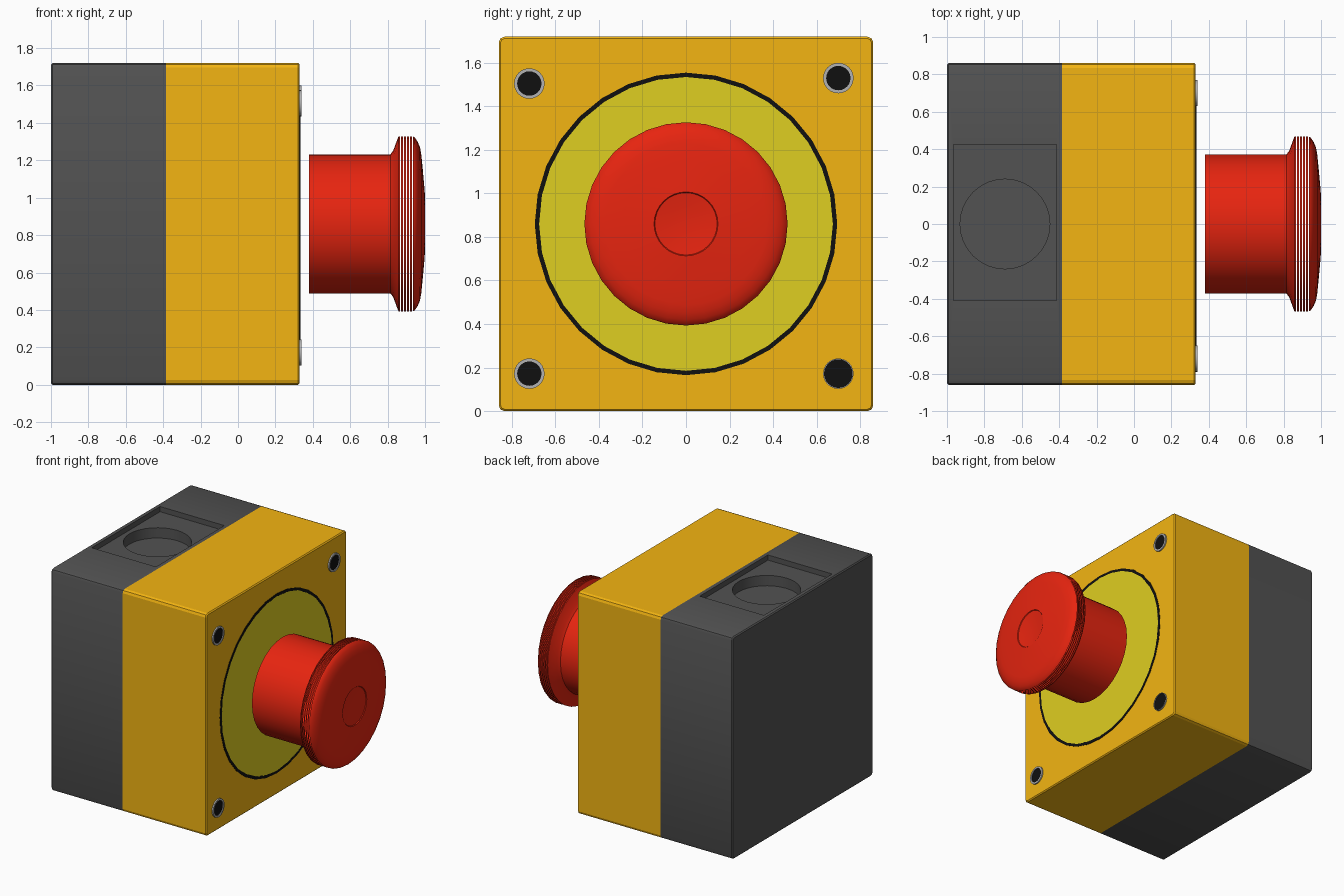
import bpy, bmesh, math
from mathutils import Matrix, Vector

if "Cube" in bpy.data.objects:
    bpy.data.objects.remove(bpy.data.objects["Cube"])

CZ = 0.86  # height of the button axis


def material(name, rgb):
    m = bpy.data.materials.new(name)
    m.diffuse_color = (*rgb, 1)
    m.use_nodes = True
    m.node_tree.nodes["Principled BSDF"].inputs["Base Color"].default_value = m.diffuse_color
    return m


RED = material("red", (0.8, 0.018, 0.005))
AMBER = material("amber", (0.9, 0.46, 0.006))
LEMON = material("lemon", (0.74, 0.62, 0.015))
DARK = material("dark_grey", (0.085, 0.085, 0.085))
BLACK = material("black", (0.005, 0.005, 0.005))
STEEL = material("steel", (0.45, 0.45, 0.45))


def finish(bm, name, mat, smooth=True):
    bmesh.ops.recalc_face_normals(bm, faces=bm.faces)
    me = bpy.data.meshes.new(name)
    bm.to_mesh(me)
    bm.free()
    ob = bpy.data.objects.new(name, me)
    bpy.context.collection.objects.link(ob)
    if mat:
        me.materials.append(mat)
    bpy.ops.object.select_all(action='DESELECT')
    ob.select_set(True)
    bpy.context.view_layer.objects.active = ob
    if smooth:
        bpy.ops.object.shade_smooth_by_angle(angle=math.radians(35))
    return ob


def box(name, x0, x1, y0, y1, z0, z1, mat=None, outer_x=None):
    """Block; with outer_x its long edges and that end face are chamfered."""
    bm = bmesh.new()
    bmesh.ops.create_cube(bm, size=1, matrix=Matrix.Translation(
        ((x0 + x1) / 2, (y0 + y1) / 2, (z0 + z1) / 2))
        @ Matrix.Diagonal((x1 - x0, y1 - y0, z1 - z0, 1)))
    if outer_x is not None:
        long_edges = [e for e in bm.edges if abs(e.verts[0].co.x - e.verts[1].co.x) > 0.1]
        bmesh.ops.bevel(bm, geom=long_edges, offset=0.025, segments=2, profile=0.5, affect='EDGES')
        rim = [e for e in bm.edges if all(abs(v.co.x - outer_x) < 1e-4 for v in e.verts)]
        bmesh.ops.bevel(bm, geom=rim, offset=0.008, segments=1, affect='EDGES')
    return finish(bm, name, mat, smooth=False)


def lathe(name, strips, mat, y=0, z=CZ, n=32):
    """Spin (x, radius) profiles about an axis along x; radius 0 closes an end."""
    bm = bmesh.new()
    for prof in strips:
        rings = []
        for x, r in prof:
            if r == 0:
                rings.append([bm.verts.new((x, y, z))] * n)
            else:
                rings.append([bm.verts.new((x, y + r * math.sin(math.tau * i / n),
                                            z + r * math.cos(math.tau * i / n))) for i in range(n)])
        for a, b in zip(rings, rings[1:]):
            for i in range(n):
                j = (i + 1) % n
                bm.faces.new(list(dict.fromkeys((a[i], a[j], b[j], b[i]))))
    return finish(bm, name, mat)


def cut(target, cutter):
    mod = target.modifiers.new("cut", 'BOOLEAN')
    mod.operation, mod.solver, mod.object = 'DIFFERENCE', 'EXACT', cutter
    bpy.context.view_layer.objects.active = target
    bpy.ops.object.modifier_apply(modifier=mod.name)
    bpy.data.objects.remove(cutter)


# Housing: dark rear base and amber front cover
base = box("rear_housing", -1, -0.385, -0.86, 0.86, 0, 1.72, DARK, outer_x=-1)
box("front_cover", -0.385, 0.33, -0.86, 0.86, 0, 1.72, AMBER, outer_x=0.33)

# Cable entry: shallow rectangular recess with a round knockout
cut(base, box("recess_cutter", -0.965, -0.415, -0.41, 0.425, 1.68, 1.9))
bm = bmesh.new()
bmesh.ops.create_cone(bm, cap_ends=True, segments=32, radius1=0.24, radius2=0.24, depth=0.3,
                      matrix=Matrix.Translation((-0.69, 0, 1.75)))
cut(base, finish(bm, "knockout_cutter", None, smooth=False))
base.select_set(True)
bpy.ops.object.shade_smooth_by_angle(angle=math.radians(35))

# Round label with its black border
lathe("label_disc", [[(0.333, 0.675), (0.333, 0)]], LEMON)
lathe("label_border", [[(0.33, 0.695), (0.333, 0.695), (0.333, 0.672)]], BLACK)

# Mushroom button: stem, separate grip ribs, domed cap with dimple
stem = [(0.38, 0), (0.38, 0.372), (0.815, 0.372), (0.83, 0.392), (0.853, 0.455), (0.858, 0.467), (0.866, 0.467)]
ribs = [[(0.872 + 0.016 * i, 0.467), (0.882 + 0.016 * i, 0.467)] for i in range(4)]
cap = [(0.936, 0.467), (0.945, 0.462), (0.96, 0.44), (0.973, 0.41), (0.98, 0.37),
       (0.988, 0.29), (0.996, 0.2), (1.0, 0.147), (0.995, 0.143), (0.987, 0.08), (0.984, 0)]
lathe("button", [stem, *ribs, cap], RED)

# Corner screws: steel collar around a black socket
for i, (y, z, inner) in enumerate([(-0.72, 1.505, 0.056), (0.70, 1.53, 0.056),
                                   (-0.72, 0.172, 0.056), (0.70, 0.172, 0.066)]):
    lathe(f"screw_collar_{i}", [[(0.33, 0.07), (0.34, 0.07), (0.34, inner), (0.333, inner)]], STEEL, y, z, 24)
    lathe(f"screw_socket_{i}", [[(0.334, inner), (0.334, 0)]], BLACK, y, z, 24)

# Open discs must face outward (+x)
for ob in bpy.data.objects:
    if ob.name.startswith(("label", "screw_socket")):
        for p in ob.data.polygons:
            if p.normal.x < -0.5:
                p.flip()
        ob.data.update()
